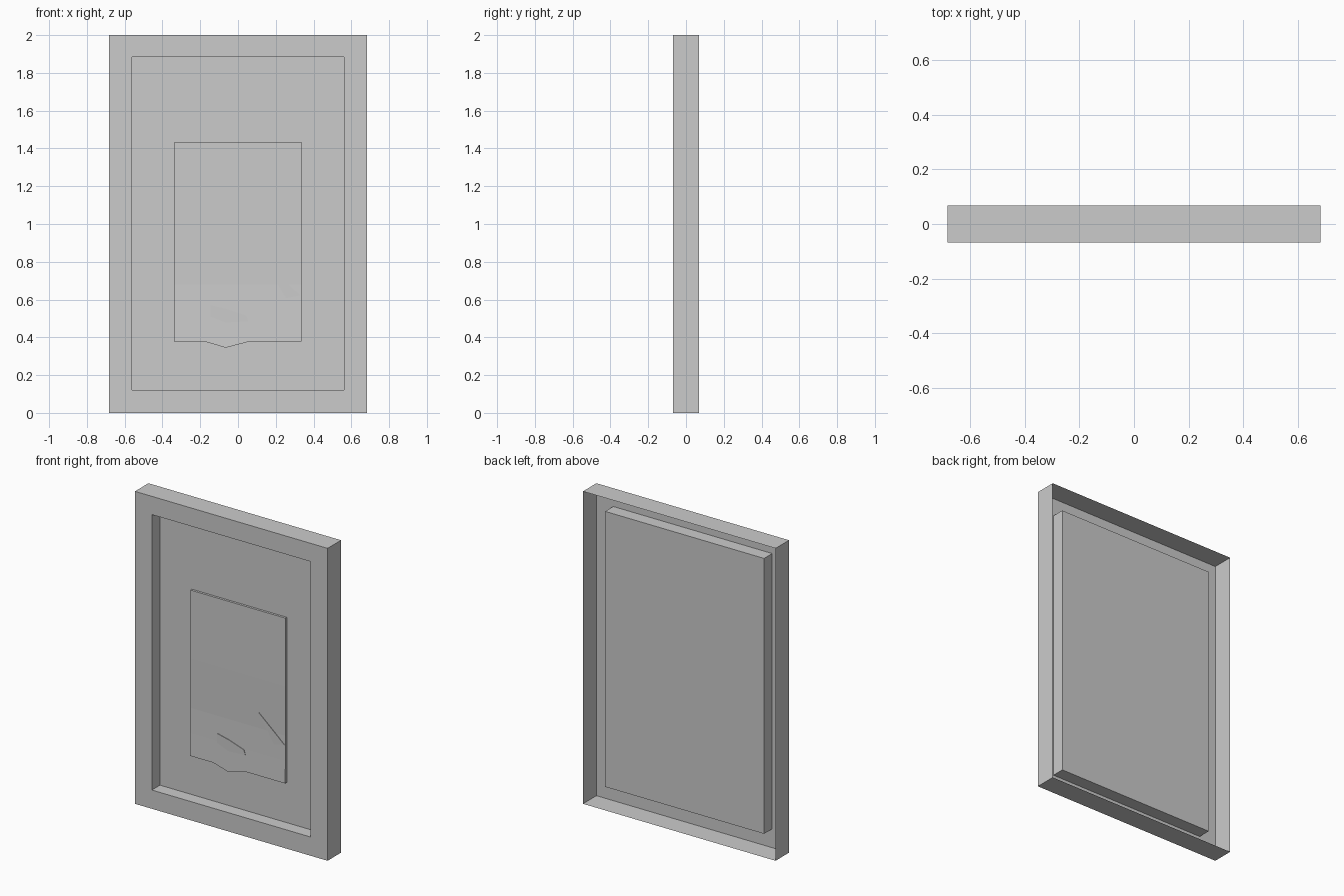
import bpy, bmesh

if "Cube" in bpy.data.objects:
    bpy.data.objects.remove(bpy.data.objects["Cube"])


def make_object(name, bm):
    bmesh.ops.remove_doubles(bm, verts=bm.verts, dist=1e-5)
    mesh = bpy.data.meshes.new(name)
    bm.to_mesh(mesh)
    bm.free()
    obj = bpy.data.objects.new(name, mesh)
    bpy.context.collection.objects.link(obj)
    return obj


def rect(bm, hw, z0, z1, y):
    return [bm.verts.new(p) for p in
            ((-hw, y, z0), (hw, y, z0), (hw, y, z1), (-hw, y, z1))]


def bridge(bm, a, b):
    for i in range(len(a)):
        j = (i + 1) % len(a)
        bm.faces.new((a[i], a[j], b[j], b[i]))


# Frame: one open-backed sheet from rear rim to front border to sunken panel
bm = bmesh.new()
loops = [rect(bm, 0.682, 0.0, 2.0, 0.068),
         rect(bm, 0.682, 0.0, 2.0, -0.068),
         rect(bm, 0.5625, 0.12, 1.883, -0.068),
         rect(bm, 0.5625, 0.12, 1.883, 0.014)]
for a, b in zip(loops, loops[1:]):
    bridge(bm, a, b)
bm.faces.new(loops[-1])
bmesh.ops.recalc_face_normals(bm, faces=bm.faces)
# The border must face the front
border = next(f for f in bm.faces if abs(f.calc_center_median().y + 0.068) < 1e-4)
if border.normal.y > 0:
    bmesh.ops.reverse_faces(bm, faces=bm.faces)
make_object("frame", bm)

# Paper sheet: columns of strips with a slight forward curl near the worn bottom edge
bm = bmesh.new()
bottom = [(-0.337, 0.376), (-0.17, 0.376), (-0.065, 0.345), (0.065, 0.379), (0.337, 0.379)]
rows = [(0.52, -0.002), (0.68, 0.001), (1.0, -0.001), (1.435, -0.001)]
grid = [[bm.verts.new((x, -0.006, z)) for x, z in bottom]]
for z, y in rows:
    grid.append([bm.verts.new((x, y, z)) for x, _ in bottom])
for lo, hi in zip(grid, grid[1:]):
    for i in range(len(bottom) - 1):
        bm.faces.new((lo[i], lo[i + 1], hi[i + 1], hi[i]))
# Edges run back to the panel
rim = [e for e in bm.edges if e.is_boundary]
new = bmesh.ops.extrude_edge_only(bm, edges=rim)["geom"]
for v in new:
    if isinstance(v, bmesh.types.BMVert):
        v.co.y = 0.0135
bmesh.ops.recalc_face_normals(bm, faces=bm.faces)
make_object("paper_sheet", bm)


# Creased facets standing just proud of the paper
def crease(name, outline, y):
    bm = bmesh.new()
    front = [bm.verts.new((x, y, z)) for x, z in outline]
    back = [bm.verts.new((x, 0.002, z)) for x, z in outline]
    bm.faces.new(front)
    bridge(bm, front, back)
    bmesh.ops.recalc_face_normals(bm, faces=bm.faces)
    make_object(name, bm)


crease("middle_crease", [(-0.145, 0.57), (-0.145, 0.51), (-0.065, 0.478),
                         (0.055, 0.485), (0.045, 0.515), (-0.06, 0.55)], -0.005)
crease("side_crease", [(0.15, 0.78), (0.255, 0.607), (0.33, 0.623)], -0.003)
